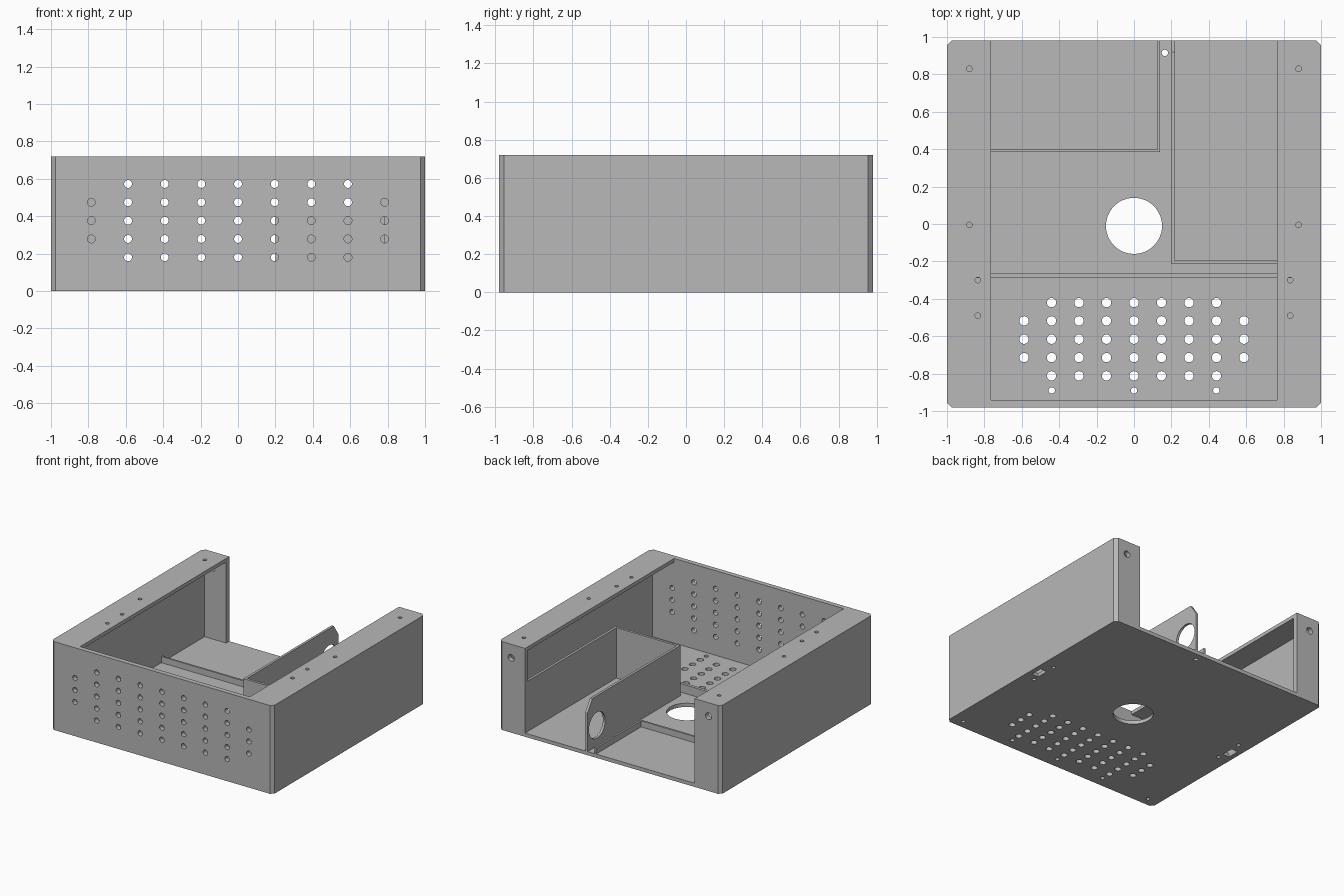
import bpy
import bmesh
from mathutils import Matrix, Vector

if "Cube" in bpy.data.objects:
    bpy.data.objects.remove(bpy.data.objects["Cube"], do_unlink=True)

grey = bpy.data.materials.new("plain grey")
grey.use_nodes = True
grey.diffuse_color = (0.48, 0.48, 0.48, 1)
grey.node_tree.nodes["Principled BSDF"].inputs["Base Color"].default_value = grey.diffuse_color


def finish(name, bm):
    bmesh.ops.recalc_face_normals(bm, faces=bm.faces)
    mesh = bpy.data.meshes.new(name)
    bm.to_mesh(mesh)
    bm.free()
    mesh.materials.append(grey)
    obj = bpy.data.objects.new(name, mesh)
    bpy.context.collection.objects.link(obj)
    return obj


def prism(name, outline, low, high, axis="z"):
    """Extrude an outline in the xy plane along z, or in the yz plane along x."""
    place = (lambda a, b: (a, b, low)) if axis == "z" else (lambda a, b: (low, a, b))
    bm = bmesh.new()
    face = bm.faces.new([bm.verts.new(place(a, b)) for a, b in outline])
    new = bmesh.ops.extrude_face_region(bm, geom=[face])["geom"]
    shift = Vector((0, 0, high - low)) if axis == "z" else Vector((high - low, 0, 0))
    bmesh.ops.translate(bm, vec=shift, verts=[v for v in new if isinstance(v, bmesh.types.BMVert)])
    return finish(name, bm)


def rect(x0, x1, y0, y1):
    return [(x0, y0), (x1, y0), (x1, y1), (x0, y1)]


def drill(obj, holes, axis="z", slots=()):
    """Cut round holes (centre, radius) and square slots (centre, size)."""
    turn = {"x": Matrix.Rotation(1.5708, 4, "Y"), "y": Matrix.Rotation(1.5708, 4, "X"),
            "z": Matrix.Identity(4)}[axis]
    bm = bmesh.new()
    for centre, radius in holes:
        bmesh.ops.create_cone(bm, cap_ends=True, segments=48 if radius > 0.1 else 20,
                              radius1=radius, radius2=radius, depth=0.12,
                              matrix=Matrix.Translation(centre) @ turn)
    for centre, size in slots:
        bmesh.ops.create_cube(bm, size=1, matrix=Matrix.Translation(centre)
                              @ Matrix.Diagonal((*size, 1)))
    cutter = finish("cutter", bm)
    cutter.hide_render = True
    mod = obj.modifiers.new("holes", "BOOLEAN")
    mod.operation = "DIFFERENCE"
    mod.solver = "EXACT"
    mod.object = cutter
    bpy.context.view_layer.objects.active = obj
    bpy.ops.object.modifier_apply(modifier=mod.name)
    bpy.data.objects.remove(cutter, do_unlink=True)


W, D, C = 1.0, 0.98, 0.025      # half width, half depth, corner chamfer
IN, LIP = 0.96, 0.765           # inner wall face, inner edge of the side rails
FLOOR, RIM, TOP = 0.03, 0.69, 0.72
chamfered = [(-W + C, D), (-W, D - C), (-W, -D + C), (-W + C, -D),
             (W - C, -D), (W, -D + C), (W, D - C), (W - C, D)]

# Floor with vent grid, large cable opening, screw holes and side slots
floor = prism("floor", chamfered, 0, FLOOR)
holes = [((0, -0.01, 0), 0.15), ((0.165, 0.915, 0), 0.017)]
for col in range(-4, 5):
    for row in range(5):
        if abs(col) < 4 or 0 < row < 4:
            holes.append(((col * 0.147, -0.42 - row * 0.098, 0), 0.025))
holes += [((x, -0.89, 0), 0.017) for x in (-0.44, 0, 0.44)]
for s in (-1, 1):
    holes += [((s * 0.9, y, 0), 0.015) for y in (-0.91, -0.09, 0.14)]
drill(floor, holes, slots=[((s * 0.93, 0.01, 0), (0.06, 0.1, 0.2)) for s in (-1, 1)])

# Outer walls: front, both sides and the narrow back returns
walls = prism("outer_walls", [(-LIP, D)] + chamfered + [
    (LIP, D), (LIP, IN - 0.02), (IN, IN - 0.02), (IN, -0.94),
    (-IN, -0.94), (-IN, IN - 0.02), (-LIP, IN - 0.02)], FLOOR, RIM)
holes = [((s * 0.89, IN, 0.61), 0.028) for s in (-1, 1)]
for col in range(-4, 5):
    for row in range(5):
        if abs(col) < 4 or 0 < row < 4:
            holes.append(((col * 0.196, -IN, 0.18 + row * 0.098), 0.021))
drill(walls, holes, "y")

# Top flange with screw holes
flange = prism("top_flange", [(-LIP, D)] + chamfered + [
    (LIP, D), (LIP, -0.94), (-LIP, -0.94)], RIM, TOP)
drill(flange, [((s * x, y, TOP), 0.015) for s in (-1, 1) for x, y in
               ((0.88, 0.83), (0.88, -0.005), (0.835, -0.3), (0.835, -0.49))])

# Tall compartment: long divider with a round opening, cross wall and side wall
divider = prism("divider_wall", [(-0.215, FLOOR), (D, FLOOR), (D, 0.35),
                                 (0.92, 0.44), (-0.215, 0.44)], 0.2, 0.22, "x")
drill(divider, [((0.21, 0.86, 0.2), 0.105)], "x")
prism("cross_wall", rect(0.22, 0.785, -0.215, -0.195), FLOOR, 0.44)
prism("compartment_side_wall", rect(LIP, 0.785, -0.195, 0.94), FLOOR, 0.44)

# Low ridge across the floor and the low corner rim
prism("floor_ridge", rect(-IN, IN, -0.29, -0.265), FLOOR, 0.1)
prism("corner_rim", [(-IN, 0.385), (0.14, 0.385), (0.14, D), (0.125, D),
                     (0.125, 0.4), (-IN, 0.4)], FLOOR, 0.08)
